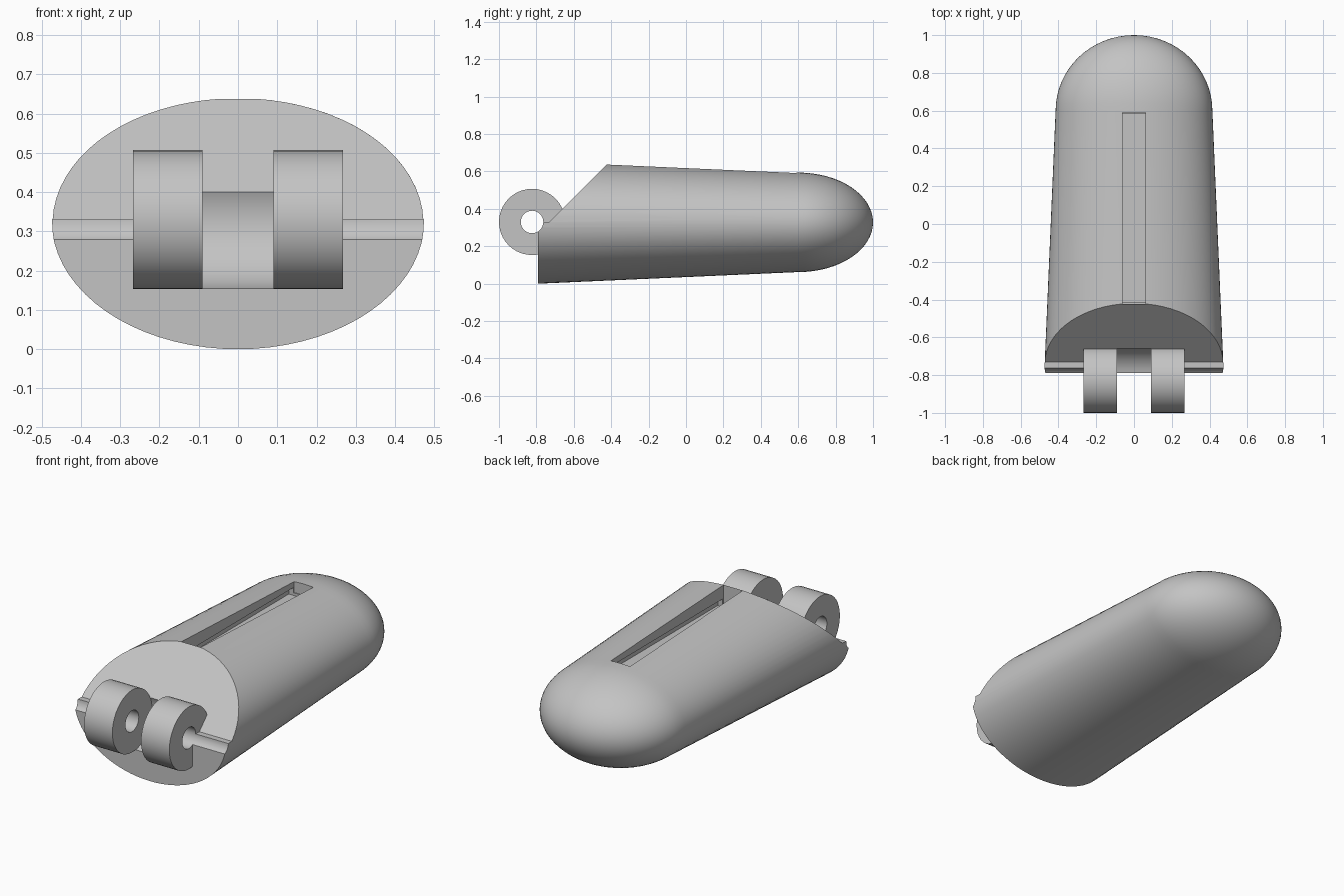
import bpy, bmesh, math

cube = bpy.data.objects.get("Cube")
if cube:
    bpy.data.objects.remove(cube, do_unlink=True)

grey = bpy.data.materials.new("plain_grey")
grey.use_nodes = True
colour = (0.55, 0.55, 0.55, 1)
grey.diffuse_color = colour
grey.node_tree.nodes["Principled BSDF"].inputs["Base Color"].default_value = colour

AXIS_Z = 0.33      # hinge height
HINGE_Y = -0.823   # hinge position along the body
FRONT, DOME, TIP = -0.79, 0.6, 1.0


def make(name, bm):
    bmesh.ops.recalc_face_normals(bm, faces=bm.faces)
    mesh = bpy.data.meshes.new(name)
    bm.to_mesh(mesh)
    bm.free()
    mesh.materials.append(grey)
    obj = bpy.data.objects.new(name, mesh)
    bpy.context.collection.objects.link(obj)
    return obj


def prism(name, profile, width):
    """Extrude a (y, z) profile across x."""
    bm = bmesh.new()
    face = bm.faces.new([bm.verts.new((-width / 2, y, z)) for y, z in profile])
    new = bmesh.ops.extrude_face_region(bm, geom=[face])["geom"]
    verts = [v for v in new if isinstance(v, bmesh.types.BMVert)]
    bmesh.ops.translate(bm, verts=verts, vec=(width, 0, 0))
    return make(name, bm)


def barrel(name, x0, x1, radius, sides=40):
    """Cylinder around the hinge axis, from x0 to x1."""
    ring = [2 * math.pi * i / sides for i in range(sides)]
    profile = [(HINGE_Y + radius * math.cos(a), AXIS_Z + radius * math.sin(a)) for a in ring]
    obj = prism(name, profile, x1 - x0)
    for v in obj.data.vertices:
        v.co.x += (x0 + x1) / 2
    return obj


def box(name, width, y0, y1, z0, z1):
    return prism(name, [(y0, z0), (y1, z0), (y1, z1), (y0, z1)], width)


def combine(target, tool, operation):
    mod = target.modifiers.new(operation.lower(), "BOOLEAN")
    mod.operation, mod.solver, mod.object = operation, "EXACT", tool
    tool.hide_render = True
    bpy.ops.object.select_all(action="DESELECT")
    bpy.context.view_layer.objects.active = target
    target.select_set(True)
    bpy.ops.object.modifier_apply(modifier=mod.name)
    bpy.data.objects.remove(tool, do_unlink=True)


# Tapered oval body with a domed tip
sections = [(FRONT, 0.475, 0.328), (DOME, 0.415, 0.266)]
steps = 16
for i in range(1, steps):
    a = math.pi / 2 * i / steps
    sections.append((DOME + (TIP - DOME) * math.sin(a), 0.415 * math.cos(a), 0.266 * math.cos(a)))

bm = bmesh.new()
sides = 72
loops = []
for y, rx, rz in sections:
    angles = [2 * math.pi * i / sides for i in range(sides)]
    loops.append([bm.verts.new((rx * math.cos(a), y, 0.328 + rz * math.sin(a))) for a in angles])
for a, b in zip(loops, loops[1:]):
    for i in range(sides):
        j = (i + 1) % sides
        bm.faces.new((a[i], a[j], b[j], b[i]))
bm.faces.new(loops[0])
tip = bm.verts.new((0, TIP, 0.328))
for i in range(sides):
    bm.faces.new((loops[-1][i], loops[-1][(i + 1) % sides], tip))
body = make("finger_body", bm)

# Sloped cut across the upper front
slope = [(-0.73, AXIS_Z), (-0.3, 0.76), (-0.3, 1), (-1, 1), (-1, AXIS_Z)]
combine(body, prism("slope_cutter", slope, 2), "DIFFERENCE")

# Two hinge lugs
for side in (-1, 1):
    x0, x1 = sorted((side * 0.08, side * 0.268))
    combine(body, barrel("hinge_lug", x0, x1, 0.177), "UNION")

# Round recess between the lugs, and the pin hole
combine(body, barrel("recess_cutter", -0.09, 0.09, 0.179), "DIFFERENCE")
combine(body, barrel("pin_hole_cutter", -1, 1, 0.06, 32), "DIFFERENCE")

# Slot along the top, wider below its lips
combine(body, box("slot_cutter", 0.12, -0.423, 0.59, 0.53, 0.8), "DIFFERENCE")
combine(body, box("undercut_cutter", 0.18, -0.415, 0.585, 0.515, 0.56), "DIFFERENCE")

bpy.ops.object.select_all(action="DESELECT")
bpy.context.view_layer.objects.active = body
body.select_set(True)
bpy.ops.object.shade_smooth_by_angle(angle=math.radians(30))
